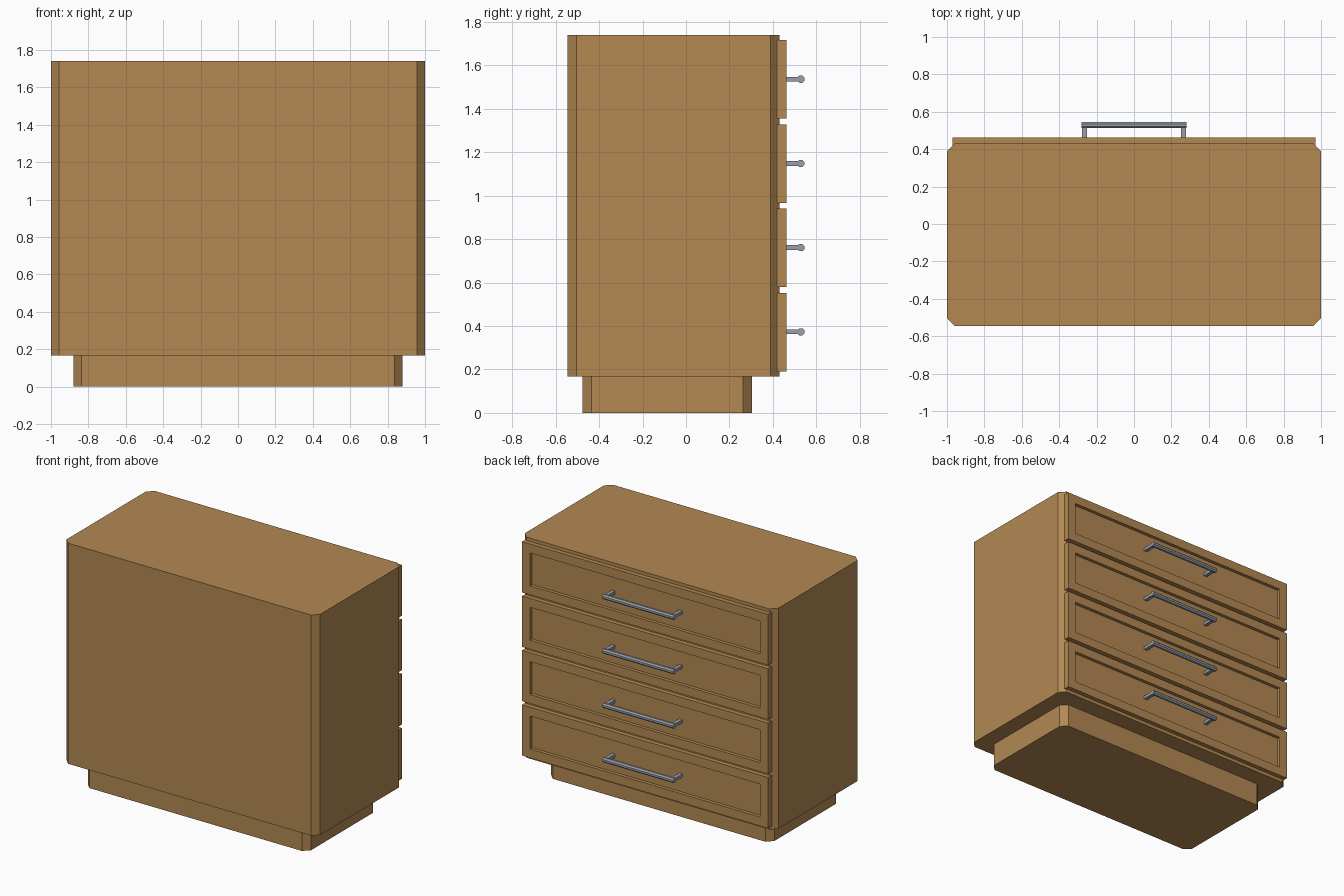
import bpy, bmesh, math

if "Cube" in bpy.data.objects:
    bpy.data.objects.remove(bpy.data.objects["Cube"])


def material(name, rgb):
    m = bpy.data.materials.new(name)
    m.diffuse_color = (*rgb, 1)
    m.use_nodes = True
    m.node_tree.nodes["Principled BSDF"].inputs["Base Color"].default_value = m.diffuse_color
    return m


WOOD = material("oak wood", (0.45, 0.25, 0.086))
METAL = material("grey metal", (0.32, 0.345, 0.395))


def finish(name, bm, mat):
    bmesh.ops.recalc_face_normals(bm, faces=bm.faces)
    me = bpy.data.meshes.new(name)
    bm.to_mesh(me)
    bm.free()
    me.materials.append(mat)
    ob = bpy.data.objects.new(name, me)
    bpy.context.collection.objects.link(ob)
    return ob


def add_box(bm, x0, x1, y0, y1, z0, z1):
    vs = bmesh.ops.create_cube(bm, size=1)["verts"]
    for v in vs:
        v.co.x = x1 if v.co.x > 0 else x0
        v.co.y = y1 if v.co.y > 0 else y0
        v.co.z = z1 if v.co.z > 0 else z0
    return vs


# Box with chamfered vertical corners
def chamfered_box(name, hx, y0, y1, z0, z1, c):
    bm = bmesh.new()
    add_box(bm, -hx, hx, y0, y1, z0, z1)
    edges = [e for e in bm.edges
             if abs(e.verts[0].co.z - e.verts[1].co.z) > 0.01]
    bmesh.ops.bevel(bm, geom=edges, offset=c, segments=1, affect='EDGES')
    return finish(name, bm, WOOD)


chamfered_box("cabinet_body", 1.0, -0.545, 0.43, 0.167, 1.74, 0.042)
chamfered_box("plinth", 0.88, -0.477, 0.304, 0.0, 0.167, 0.042)


# Drawer front with a recessed centre panel
def drawer_front(name, zc):
    bm = bmesh.new()
    add_box(bm, -0.97, 0.97, 0.415, 0.462, zc - 0.181, zc + 0.181)
    bm.normal_update()
    face = max(bm.faces, key=lambda f: f.normal.y)
    bmesh.ops.inset_region(bm, faces=[face], thickness=0.09)
    bmesh.ops.inset_region(bm, faces=[face], thickness=0.0001)
    for v in face.verts:
        v.co.y -= 0.024
    return finish(name, bm, WOOD)


# Octagonal bar on two square posts
def handle(name, zc):
    bm = bmesh.new()
    rings = []
    r = 0.0165 / math.cos(math.pi / 8)
    for x in (-0.281, 0.281):
        rings.append([bm.verts.new((x, 0.5285 + r * math.cos(a), zc + r * math.sin(a)))
                      for a in [math.pi / 8 + i * math.pi / 4 for i in range(8)]])
    for i in range(8):
        j = (i + 1) % 8
        bm.faces.new((rings[0][i], rings[0][j], rings[1][j], rings[1][i]))
    for ring in rings:
        bm.faces.new(ring)
    for s in (-1, 1):
        add_box(bm, s * 0.265 - 0.013, s * 0.265 + 0.013,
                0.43, 0.525, zc - 0.011, zc + 0.011)
    return finish(name, bm, METAL)


for k in range(4):
    z = 0.372 + k * 0.3877
    drawer_front(f"drawer_front_{k + 1}", z)
    handle(f"drawer_handle_{k + 1}", z + 0.001)
